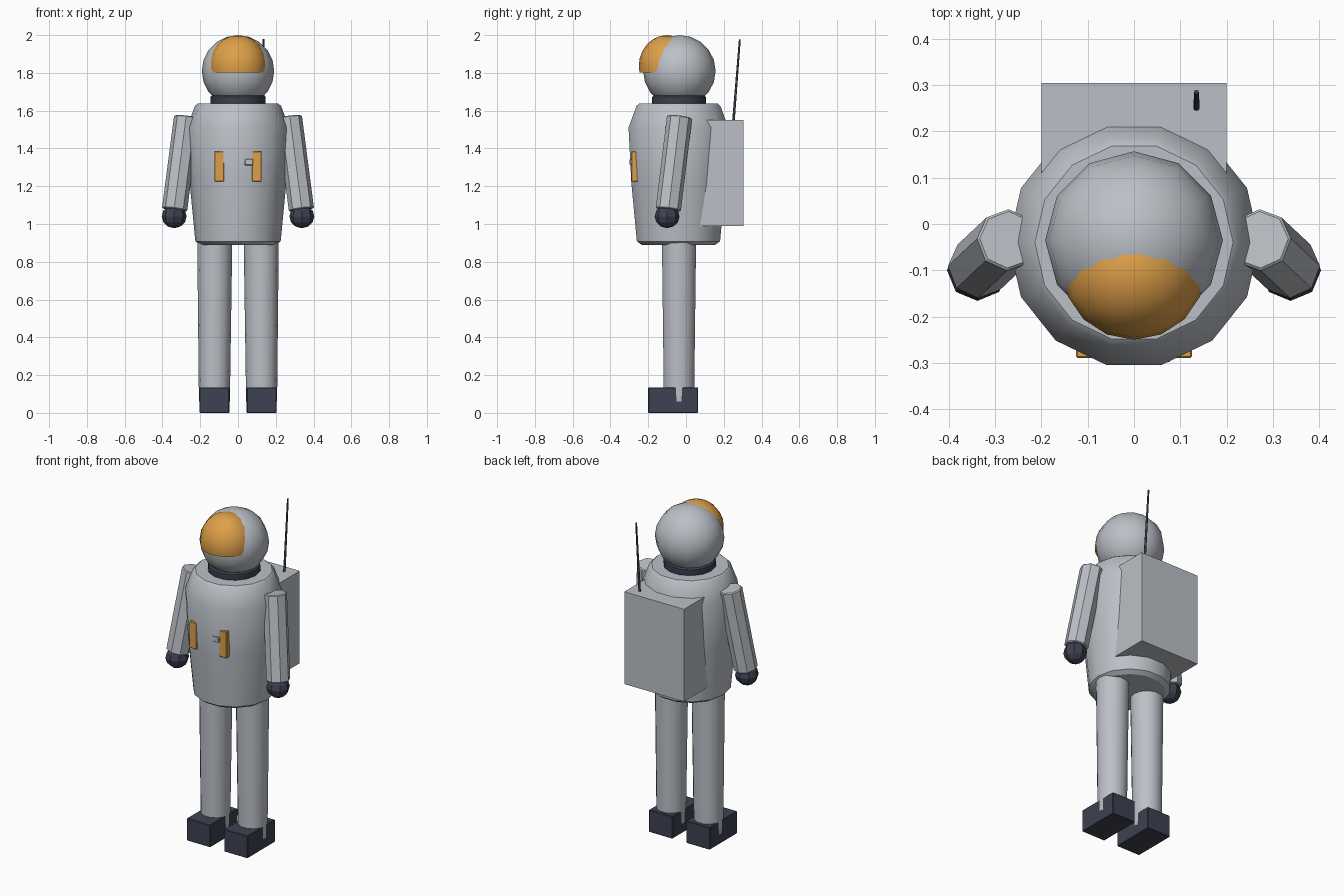
import bpy, bmesh, math
from mathutils import Vector, Matrix

if "Cube" in bpy.data.objects:
    bpy.data.objects.remove(bpy.data.objects["Cube"])


def material(name, rgb):
    m = bpy.data.materials.new(name)
    m.diffuse_color = (*rgb, 1)
    m.use_nodes = True
    m.node_tree.nodes["Principled BSDF"].inputs["Base Color"].default_value = m.diffuse_color
    return m


GREY = material("suit grey", (0.50, 0.53, 0.57))
NAVY = material("dark navy", (0.047, 0.054, 0.084))
ORANGE = material("amber orange", (0.73, 0.35, 0.065))
CY = -0.037  # body axis


def make(name, bm, mat, smooth=None, bevel=0):
    bmesh.ops.recalc_face_normals(bm, faces=bm.faces)
    me = bpy.data.meshes.new(name)
    bm.to_mesh(me)
    bm.free()
    me.materials.append(mat)
    ob = bpy.data.objects.new(name, me)
    bpy.context.collection.objects.link(ob)
    if bevel:
        mod = ob.modifiers.new("bevel", "BEVEL")
        mod.width, mod.segments, mod.limit_method = bevel, 1, 'ANGLE'
        mod.angle_limit = math.radians(60)
    if smooth:
        bpy.ops.object.select_all(action='DESELECT')
        ob.select_set(True)
        bpy.context.view_layer.objects.active = ob
        bpy.ops.object.shade_smooth_by_angle(angle=math.radians(smooth))
    return ob


def box(name, mat, lo, hi, bevel=0):
    bm = bmesh.new()
    lo, hi = Vector(lo), Vector(hi)
    bmesh.ops.create_cube(bm, size=1)
    for v in bm.verts:
        v.co = (lo + hi) / 2 + v.co * (hi - lo)
    return make(name, bm, mat, bevel=bevel)


def lathe(name, mat, centre, profile, sides, smooth=30):
    """Closed solid of revolution from (radius, z) points, bottom to top."""
    bm = bmesh.new()
    rings = [[bm.verts.new((centre[0] + r * math.cos(i * math.tau / sides),
                            centre[1] + r * math.sin(i * math.tau / sides), z))
              for i in range(sides)] for r, z in profile]
    for a, b in zip(rings, rings[1:]):
        for i in range(sides):
            j = (i + 1) % sides
            bm.faces.new((a[i], a[j], b[j], b[i]))
    bm.faces.new(rings[0][::-1])
    bm.faces.new(rings[-1])
    return make(name, bm, mat, smooth)


def rod(name, mat, a, b, ra, rb, sides, smooth=None, bevel=0):
    """Tapered bar between two points."""
    a, b = Vector(a), Vector(b)
    bm = bmesh.new()
    bmesh.ops.create_cone(bm, cap_ends=True, segments=sides, radius1=ra,
                          radius2=rb, depth=(b - a).length)
    rot = (b - a).to_track_quat('Z', 'Y').to_matrix().to_4x4()
    bm.transform(Matrix.Translation((a + b) / 2) @ rot)
    return make(name, bm, mat, smooth, bevel)


def ball(name, mat, centre, radii, segs, rings, smooth=None, cut_z=None):
    bm = bmesh.new()
    bmesh.ops.create_uvsphere(bm, u_segments=segs, v_segments=rings, radius=1)
    bm.transform(Matrix.Translation(centre) @ Matrix.Diagonal((*radii, 1)))
    if cut_z is not None:
        bmesh.ops.bisect_plane(bm, geom=bm.verts[:] + bm.edges[:] + bm.faces[:],
                               plane_co=(0, 0, cut_z), plane_no=(0, 0, -1),
                               clear_outer=True)
        bmesh.ops.holes_fill(bm, edges=[e for e in bm.edges if e.is_boundary])
    return make(name, bm, mat, smooth)


# Torso, neck ring, helmet and visor
lathe("torso", GREY, (0, CY - 0.003),
      [(0.20, 0.89), (0.226, 0.908), (0.256, 1.22), (0.271, 1.51),
       (0.228, 1.625), (0.214, 1.637)], 14)
lathe("neck_ring", NAVY, (0, CY), [(0.14, 1.62), (0.146, 1.64), (0.146, 1.672),
                                   (0.138, 1.68)], 14)
ball("helmet", GREY, (0, CY + 0.002, 1.81), (0.192, 0.192, 0.19), 12, 10, 50)
ball("visor", ORANGE, (0, -0.1, 1.837), (0.154, 0.15, 0.163), 16, 12, 45, 1.803)

# Backpack and antenna
box("backpack", GREY, (-0.2, 0.02, 0.99), (0.2, 0.305, 1.55))
rod("antenna", NAVY, (0.135, 0.25, 1.53), (0.135, 0.285, 1.978), 0.007, 0.005, 8, 50)

# Chest valve
box("chest_valve", GREY, (0.035, -0.298, 1.31), (0.08, -0.27, 1.345), 0.004)

# Mirrored limbs and chest tabs
for side, s in (("left", -1), ("right", 1)):
    rod(side + "_leg", GREY, (s * 0.125, CY, 0.06), (s * 0.123, CY, 0.93),
        0.082, 0.093, 14, 30)
    box(side + "_boot", NAVY, (s * 0.125 - 0.079, -0.2, 0),
        (s * 0.125 + 0.079, 0.064, 0.135), 0.003)
    rod(side + "_arm", GREY, (s * 0.336, -0.094, 1.075), (s * 0.272, -0.034, 1.567),
        0.067, 0.067, 8, bevel=0.005)
    ball(side + "_glove", NAVY, (s * 0.338, -0.1, 1.04), (0.066, 0.066, 0.062), 8, 6)
    box(side + "_chest_tab", ORANGE, (s * 0.1 - 0.025, -0.289, 1.225),
        (s * 0.1 + 0.025, -0.25, 1.385), 0.003)
